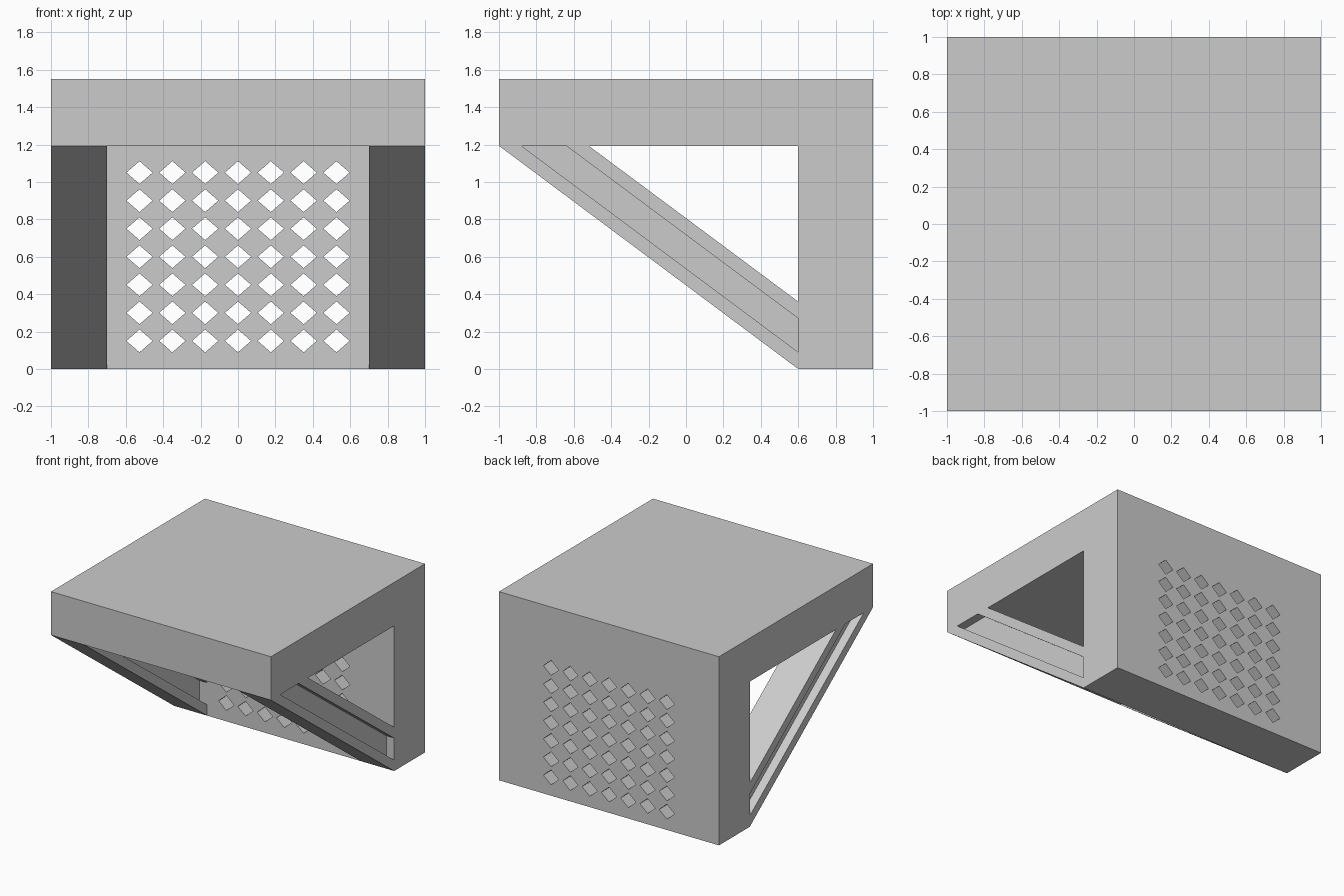
import bpy, bmesh

if "Cube" in bpy.data.objects:
    bpy.data.objects.remove(bpy.data.objects["Cube"])

SOFFIT, TOP, WALL_Y = 1.193, 1.55, 0.6


def finish(name, bm):
    """Turn a bmesh into a named, flat-shaded object."""
    bmesh.ops.recalc_face_normals(bm, faces=bm.faces)
    me = bpy.data.meshes.new(name)
    bm.to_mesh(me)
    bm.free()
    ob = bpy.data.objects.new(name, me)
    bpy.context.collection.objects.link(ob)
    return ob


def loft(bm, start, end):
    """Capped solid between two matching rings of points."""
    a = [bm.verts.new(p) for p in start]
    b = [bm.verts.new(p) for p in end]
    bm.faces.new(a)
    bm.faces.new(b[::-1])
    n = len(a)
    for i in range(n):
        j = (i + 1) % n
        bm.faces.new((a[i], b[i], b[j], a[j]))


# Top slab and back wall: one L-shaped profile extruded across x
profile = [(-1, SOFFIT), (-1, TOP), (1, TOP), (1, 0), (WALL_Y, 0), (WALL_Y, SOFFIT)]
bm = bmesh.new()
loft(bm, [(-1, y, z) for y, z in profile], [(1, y, z) for y, z in profile])
body = finish("slab_and_back_wall", bm)

# Grid of diamond holes through the back wall
bm = bmesh.new()
for col in range(-3, 4):
    for row in range(1, 8):
        x, z = col * 0.1755, row * 0.15
        ring = [(x - 0.07, z), (x, z + 0.061), (x + 0.07, z), (x, z - 0.061)]
        loft(bm, [(u, 0.5, w) for u, w in ring], [(u, 1.1, w) for u, w in ring])
cutter = finish("diamond_cutter", bm)
cutter.hide_render = True
cutter.hide_set(True)
cut = body.modifiers.new("diamond_holes", 'BOOLEAN')
cut.operation = 'DIFFERENCE'
cut.solver = 'EXACT'
cut.object = cutter

# Diagonal I-beam braces: (x, fraction across the beam), mirrored in x
A, B = 0.25, 0.75
section = [(0.7, 0), (1, 0), (1, A), (0.93, A), (0.93, B), (1, B),
           (1, 1), (0.7, 1), (0.7, B), (0.77, B), (0.77, A), (0.7, A)]
bm = bmesh.new()
loft(bm, [(x, -1 + 0.48 * t, SOFFIT) for x, t in section],
     [(x, WALL_Y, 0.36 * t) for x, t in section])
brace = finish("diagonal_braces", bm)
mirror = brace.modifiers.new("mirror", 'MIRROR')
mirror.use_axis = (True, False, False)
